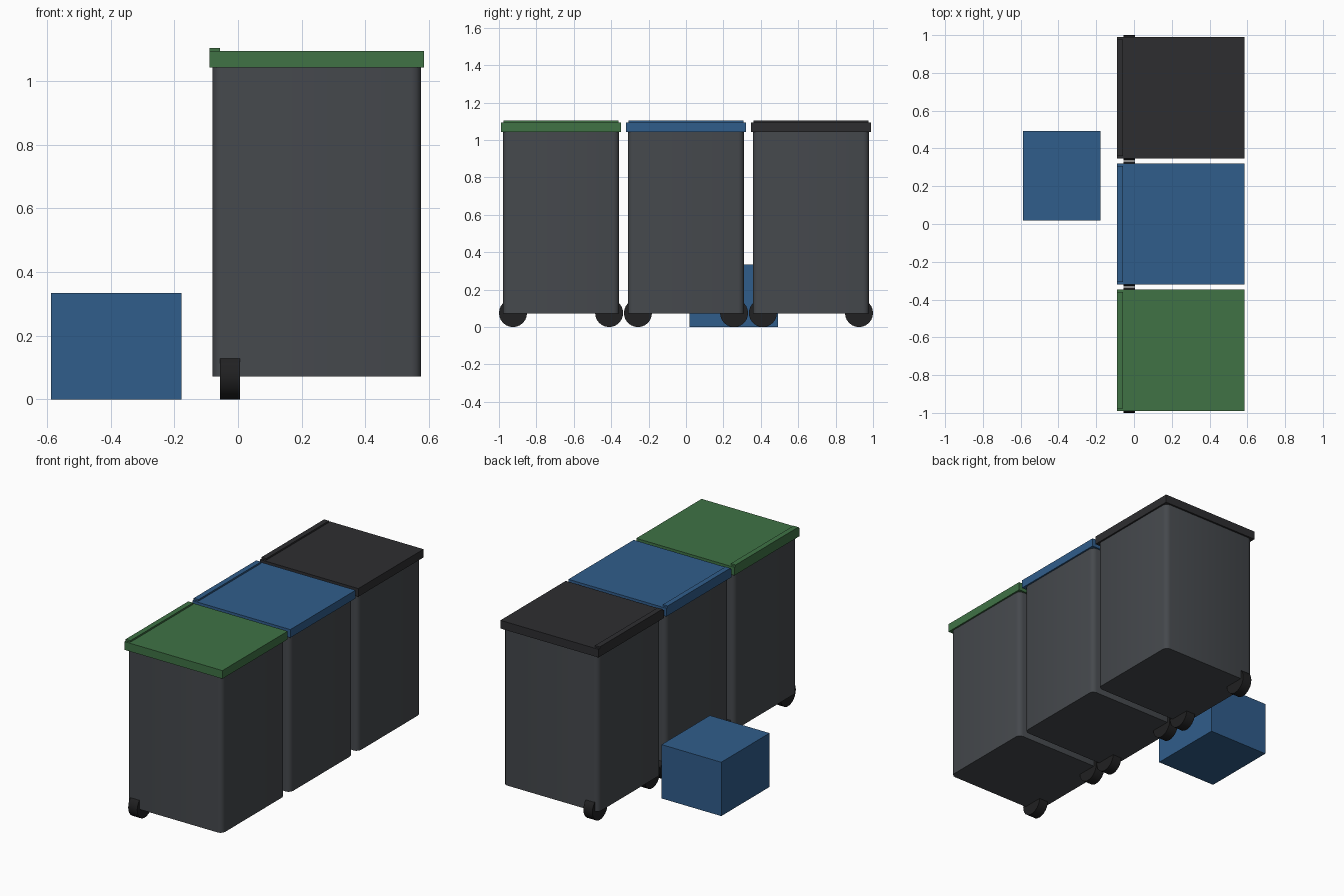
import bpy
import bmesh
import math

if "Cube" in bpy.data.objects:
    bpy.data.objects.remove(bpy.data.objects["Cube"])


def material(name, rgb):
    m = bpy.data.materials.new(name)
    m.diffuse_color = (*rgb, 1)
    m.use_nodes = True
    m.node_tree.nodes["Principled BSDF"].inputs["Base Color"].default_value = m.diffuse_color
    return m


GREEN = material("green_plastic", (0.05, 0.17, 0.06))
BLUE = material("blue_plastic", (0.03, 0.11, 0.26))
BLACK = material("black_plastic", (0.027, 0.027, 0.03))
BODY = material("dark_grey_plastic", (0.06, 0.066, 0.074))
RUBBER = material("wheel_rubber", (0.015, 0.015, 0.016))


def finish(name, bm, mat, smooth=False):
    me = bpy.data.meshes.new(name)
    bm.to_mesh(me)
    bm.free()
    ob = bpy.data.objects.new(name, me)
    bpy.context.collection.objects.link(ob)
    me.materials.append(mat)
    if smooth:
        bpy.ops.object.select_all(action='DESELECT')
        ob.select_set(True)
        bpy.context.view_layer.objects.active = ob
        bpy.ops.object.shade_smooth_by_angle(angle=math.radians(40))
    return ob


def box(name, lo, hi, mat, corner=0):
    """Box from two corners, optionally with rounded vertical edges."""
    bm = bmesh.new()
    bmesh.ops.create_cube(bm, size=1)
    for v in bm.verts:
        v.co = [(a + b) / 2 + c * (b - a) for a, b, c in zip(lo, hi, v.co)]
    if corner:
        upright = [e for e in bm.edges
                   if abs(e.verts[0].co.z - e.verts[1].co.z) > 0.01]
        bmesh.ops.bevel(bm, geom=upright, offset=corner, segments=3,
                        profile=0.5, affect='EDGES')
    return finish(name, bm, mat, corner > 0)


def wheel(name, x0, x1, y, r):
    """Cylinder with its axis along x, resting on z = 0."""
    bm = bmesh.new()
    bmesh.ops.create_cone(bm, cap_ends=True, segments=24,
                          radius1=r, radius2=r, depth=x1 - x0)
    for v in bm.verts:
        a, b, c = v.co
        v.co = ((x0 + x1) / 2 + c, y + a, r + b)
    return finish(name, bm, RUBBER, True)


# three wheeled bins in a row
for colour, y, mat in (("green", -0.668, GREEN), ("blue", 0.0, BLUE),
                       ("black", 0.668, BLACK)):
    box(f"{colour}_bin_body", (-0.08, y - 0.31, 0.072),
        (0.575, y + 0.31, 1.045), BODY, 0.03)
    box(f"{colour}_bin_lid", (-0.09, y - 0.321, 1.043),
        (0.585, y + 0.321, 1.094), mat)
    # raised hinge strip along the back of the lid
    box(f"{colour}_lid_hinge", (-0.09, y - 0.308, 1.085),
        (-0.057, y + 0.308, 1.104), mat)
    for side, s in (("left", -1), ("right", 1)):
        wheel(f"{colour}_bin_wheel_{side}", -0.056, 0.006, y + s * 0.257, 0.075)

# small recycling box standing behind the bins
box("recycling_box", (-0.588, 0.018, 0), (-0.177, 0.493, 0.335), BLUE)
